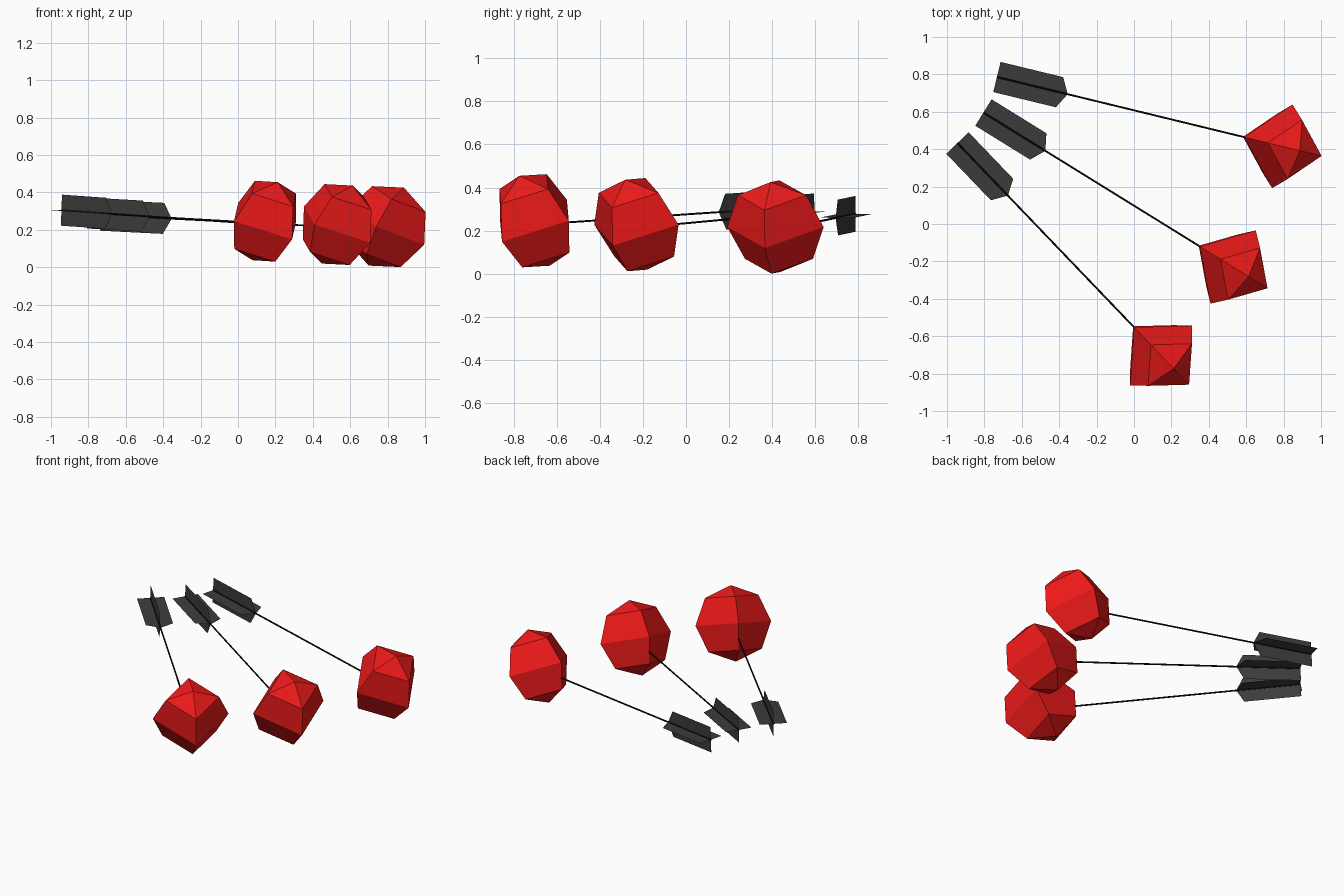
import bpy
import math
from mathutils import Matrix, Vector

if "Cube" in bpy.data.objects:
    bpy.data.objects.remove(bpy.data.objects["Cube"])


def material(name, colour):
    mat = bpy.data.materials.new(name)
    mat.diffuse_color = (*colour, 1)
    mat.use_nodes = True
    mat.node_tree.nodes["Principled BSDF"].inputs["Base Color"].default_value = mat.diffuse_color
    return mat


RED = material("red", (0.85, 0.01, 0.01))
GREY = material("dark_grey", (0.045, 0.045, 0.045))
BLACK = material("black", (0.005, 0.005, 0.005))

PITCH = math.radians(2.8)     # arrows dip slightly towards the heads
HEAD_TILT = math.radians(25)  # heads lean forward
HEAD_RADIUS = 0.23
SHAFT_LENGTH = 1.5

# Fin outline along the shaft: square tail, short taper to a point
FIN = [(0, -0.083), (0.345, -0.083), (0.39, 0), (0.345, 0.083), (0, 0.083)]


def add_fin(name, frame, roll):
    mesh = bpy.data.meshes.new(name)
    mesh.from_pydata([(x, y, 0) for x, y in FIN], [], [range(len(FIN))])
    obj = bpy.data.objects.new(name, mesh)
    bpy.context.collection.objects.link(obj)
    obj.matrix_world = frame @ Matrix.Rotation(roll, 4, 'X')
    mesh.materials.append(GREY)


def add_arrow(tag, tail, head):
    heading = math.atan2(head[1] - tail[1], head[0] - tail[0])
    yaw = Matrix.Rotation(heading, 4, 'Z')
    frame = Matrix.Translation(tail) @ yaw @ Matrix.Rotation(PITCH, 4, 'Y')

    # thin shaft running from the tail into the head
    bpy.ops.mesh.primitive_cylinder_add(vertices=6, radius=0.005, depth=SHAFT_LENGTH)
    shaft = bpy.context.object
    shaft.name = f"shaft_{tag}"
    shaft.matrix_world = (frame @ Matrix.Translation((SHAFT_LENGTH / 2, 0, 0))
                          @ Matrix.Rotation(math.pi / 2, 4, 'Y'))
    shaft.data.materials.append(BLACK)

    # crossed fins
    add_fin(f"flat_fin_{tag}", frame, 0)
    add_fin(f"upright_fin_{tag}", frame, math.pi / 2)

    # faceted four-sided head
    bpy.ops.mesh.primitive_uv_sphere_add(segments=4, ring_count=4, radius=HEAD_RADIUS)
    ball = bpy.context.object
    ball.name = f"head_{tag}"
    ball.matrix_world = (Matrix.Translation(head) @ yaw
                         @ Matrix.Rotation(HEAD_TILT, 4, 'Y'))
    ball.data.materials.append(RED)


# Three arrows fanned out from the tails
add_arrow("front", Vector((-0.944, 0.433, 0.305)), Vector((0.145, -0.703, 0.246)))
add_arrow("middle", Vector((-0.805, 0.596, 0.290)), Vector((0.53, -0.23, 0.228)))
add_arrow("back", Vector((-0.733, 0.786, 0.278)), Vector((0.793, 0.415, 0.217)))
